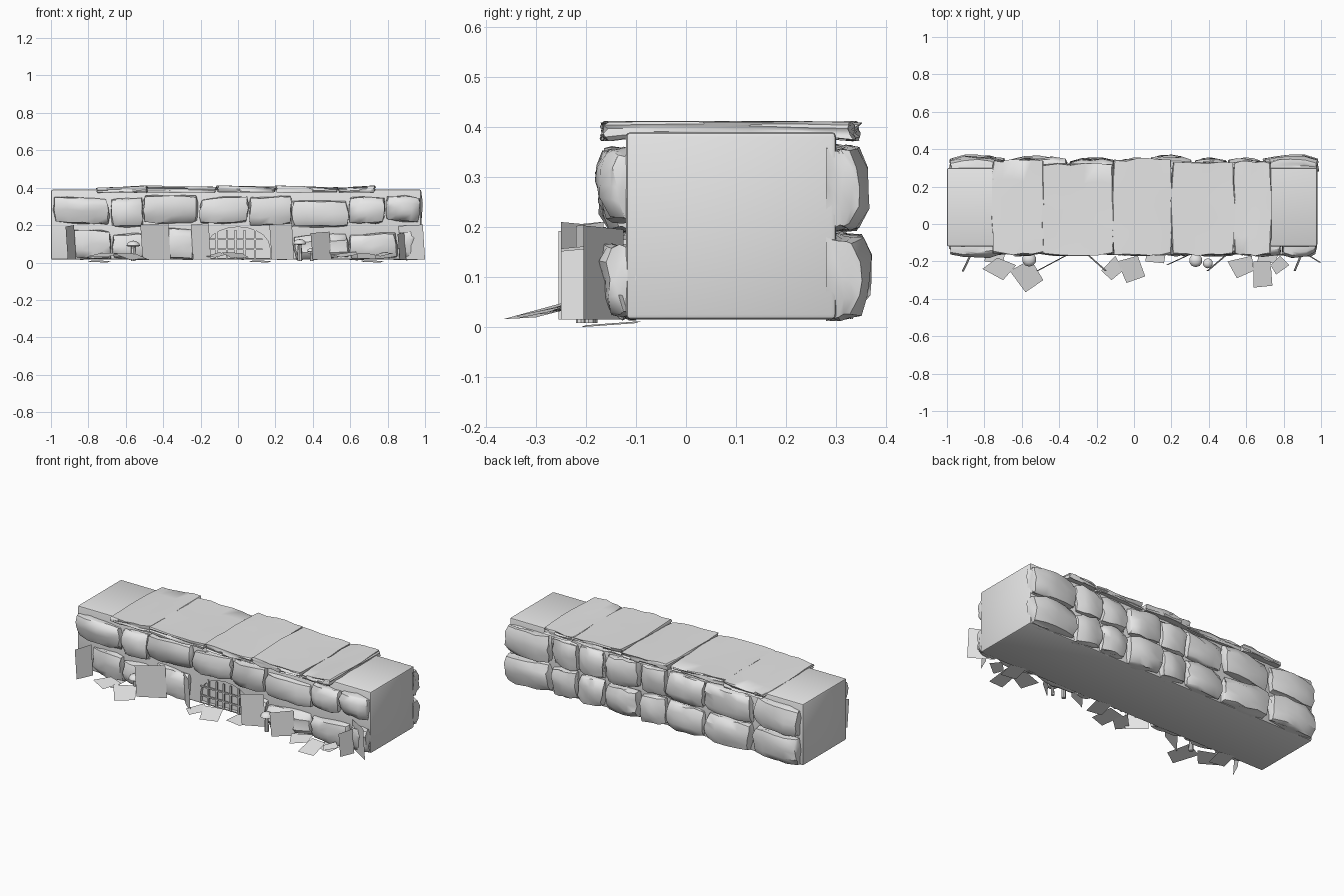
import bpy, bmesh, math, random
from mathutils import Vector

if "Cube" in bpy.data.objects:
    bpy.data.objects.remove(bpy.data.objects["Cube"])

random.seed(4)
grey = bpy.data.materials.new("stone grey")
grey.diffuse_color = (0.8, 0.8, 0.8, 1)
grey.use_nodes = True
grey.node_tree.nodes["Principled BSDF"].inputs["Base Color"].default_value = grey.diffuse_color


def finish(name, bm, smooth=None):
    bmesh.ops.recalc_face_normals(bm, faces=bm.faces)
    me = bpy.data.meshes.new(name)
    bm.to_mesh(me)
    bm.free()
    me.materials.append(grey)
    ob = bpy.data.objects.new(name, me)
    bpy.context.collection.objects.link(ob)
    if smooth:
        bpy.ops.object.select_all(action='DESELECT')
        ob.select_set(True)
        bpy.context.view_layer.objects.active = ob
        bpy.ops.object.shade_smooth_by_angle(angle=math.radians(smooth))
    return ob


def box_mesh(lo, hi):
    lo, hi = Vector(lo), Vector(hi)
    bm = bmesh.new()
    bmesh.ops.create_cube(bm, size=1)
    for v in bm.verts:
        v.co = Vector([(lo[i] + hi[i]) / 2 + v.co[i] * (hi[i] - lo[i]) for i in range(3)])
    return bm


# Solid wall core
bm = box_mesh((-1, -0.12, 0.015), (0.98, 0.3, 0.39))
bmesh.ops.bevel(bm, geom=bm.edges[:], offset=0.01, segments=2, affect='EDGES', profile=0.5)
core = finish("wall_core", bm, 40)

# Arched drain opening cut in the front
arch = [(-0.17, 0.025), (0.17, 0.025)]
arch += [(0.17 * math.cos(a * math.pi / 10), 0.08 + 0.11 * math.sin(a * math.pi / 10)) for a in range(11)]
bm = bmesh.new()
face = bm.faces.new([bm.verts.new((x, -0.2, z)) for x, z in arch])
out = bmesh.ops.extrude_face_region(bm, geom=[face])
for v in out["geom"]:
    if isinstance(v, bmesh.types.BMVert):
        v.co.y = -0.1
cutter = finish("drain_cutter", bm)
cutter.hide_render = True
cutter.hide_set(True)
cut = core.modifiers.new("drain", 'BOOLEAN')
cut.object = cutter
cut.operation = 'DIFFERENCE'
cut.solver = 'EXACT'

# Drain grate bars
for x in (-0.115, -0.06, -0.013, 0.035, 0.09):
    finish("grate_upright", box_mesh((x - 0.005, -0.125, 0.02), (x + 0.005, -0.115, 0.175)))
for z in (0.07, 0.125):
    finish("grate_crossbar", box_mesh((-0.165, -0.128, z - 0.004), (0.13, -0.118, z + 0.004)))


def stone(name, x0, x1, z0, z1, inner, outer):
    """Rough blocky stone standing out from the wall to y = outer."""
    bm = bmesh.new()
    bmesh.ops.create_cube(bm, size=2)
    bmesh.ops.subdivide_edges(bm, edges=bm.edges[:], cuts=3, use_grid_fill=True)
    cx, cz, hx, hz = (x0 + x1) / 2, (z0 + z1) / 2, (x1 - x0) / 2, (z1 - z0) / 2
    lean, tilt = random.uniform(-0.08, 0.08), random.uniform(-0.008, 0.008)
    slope_x, slope_z = random.uniform(-0.1, 0.1), random.uniform(-0.1, 0.1)
    for v in bm.verts:
        u, d, w = v.co
        f = (d + 1) / 2
        x = u * (1 - 0.05 * w * w - 0.03 * f * f)
        z = w * (1 - 0.06 * u * u - 0.06 * f * f)
        chip = 0.2 * u ** 4 + 0.2 * w ** 4 + random.uniform(0, 0.18) + slope_x * u + slope_z * w
        v.co = (cx + hx * (x + lean * w * 0.6) + random.uniform(-1, 1) * 0.006,
                inner + (outer - inner) * f * (1 - max(0, chip)),
                cz + hz * z + tilt * u + random.uniform(-1, 1) * 0.006)
        v.co.z = max(v.co.z, 0.012)
    finish(name, bm, 38)


# Front stones: x start, x end, bottom, top, outer face
for s in [(-0.985, -0.69, 0.21, 0.345, 0.182), (-0.675, -0.51, 0.19, 0.345, 0.175),
          (-0.51, -0.215, 0.21, 0.36, 0.172), (-0.205, 0.055, 0.21, 0.35, 0.17),
          (0.06, 0.285, 0.2, 0.355, 0.175), (0.285, 0.59, 0.19, 0.33, 0.172),
          (0.595, 0.785, 0.21, 0.35, 0.178), (0.795, 0.97, 0.22, 0.355, 0.182)]:
    stone("front_upper_stone", *s[:4], -0.1, -s[4])
for s in [(-0.88, -0.68, 0.02, 0.175), (-0.67, -0.49, 0.025, 0.155), (-0.46, -0.235, 0.02, 0.185),
          (0.19, 0.29, 0.02, 0.16), (0.3, 0.59, 0.02, 0.15), (0.595, 0.85, 0.02, 0.155),
          (0.86, 0.975, 0.02, 0.165)]:
    stone("front_lower_stone", *s, -0.1, -0.174)

# Back stones, two matching rows: x start, x end, outer face
for a, b, y in [(-0.985, -0.69, 0.367), (-0.665, -0.36, 0.362), (-0.345, -0.1, 0.352),
                (-0.09, 0.075, 0.35), (0.09, 0.305, 0.365), (0.33, 0.495, 0.352),
                (0.505, 0.675, 0.352), (0.69, 0.985, 0.367)]:
    stone("back_upper_stone", a, b, 0.195, 0.36, 0.28, y)
    stone("back_lower_stone", a, b, 0.018, 0.185, 0.28, y + 0.006)


def slab(x0, x1, y0, y1, heights):
    """Thin cap slab; heights of its front left, front right, back left and back right corners."""
    bm = box_mesh((-1, -1, 0), (1, 1, 1))
    bmesh.ops.subdivide_edges(bm, edges=bm.edges[:], cuts=4, use_grid_fill=True)
    fl, fr, bl, br = heights
    for v in bm.verts:
        u, w, t = v.co
        a, b = (u + 1) / 2, (w + 1) / 2
        top = (fl * (1 - a) + fr * a) * (1 - b) + (bl * (1 - a) + br * a) * b
        bottom = 0.385 - 0.012 * abs(w) ** 6
        z = bottom + (top - bottom) * t + random.uniform(-0.002, 0.002)
        bow = 1 + 0.05 * (0.5 - w * w)
        v.co = ((x0 + x1) / 2 + (x1 - x0) / 2 * u * bow + random.uniform(-0.005, 0.005),
                (y0 + y1) / 2 + (y1 - y0) / 2 * w * (1 - 0.03 * u * u) + random.uniform(-0.008, 0.008),
                min(z, 0.412))
    finish("cap_slab", bm, 40)


for s in [(-0.755, -0.485, -0.16, 0.34, (0.398, 0.411, 0.396, 0.411)),
          (-0.49, -0.115, -0.165, 0.32, (0.411, 0.405, 0.409, 0.399)),
          (-0.11, 0.2, -0.165, 0.345, (0.411, 0.4, 0.411, 0.405)),
          (0.205, 0.53, -0.165, 0.33, (0.411, 0.402, 0.41, 0.398)),
          (0.54, 0.73, -0.165, 0.335, (0.398, 0.411, 0.399, 0.411))]:
    slab(*s)


def card(name, points):
    bm = bmesh.new()
    bm.faces.new([bm.verts.new(p) for p in points])
    finish(name, bm)


# Upright leaf cards: two ground points and top height
for xa, ya, xb, yb, h in [(-0.91, -0.255, -0.865, -0.16, 0.2), (-0.51, -0.25, -0.36, -0.17, 0.21),
                          (-0.24, -0.165, -0.145, -0.25, 0.21), (0.18, -0.22, 0.3, -0.165, 0.21),
                          (0.4, -0.25, 0.5, -0.165, 0.165), (0.865, -0.25, 0.9, -0.165, 0.16),
                          (0.87, -0.125, 1.0, -0.205, 0.203)]:
    card("upright_leaf", [(xa, ya, 0.015), (xb, yb, 0.015), (xb - 0.012, yb, h), (xa - 0.012, ya, h - 0.008)])

# Low leaf cards spread on the ground, sloping down toward the front: corners and sideways tilt
for pts, tilt in [([(-0.81, -0.24), (-0.73, -0.18), (-0.63, -0.22), (-0.7, -0.3)], 0.08),
                  ([(-0.665, -0.25), (-0.55, -0.19), (-0.485, -0.3), (-0.58, -0.365)], -0.1),
                  ([(-0.175, -0.25), (-0.1, -0.17), (-0.06, -0.25), (-0.12, -0.3)], 0.1),
                  ([(-0.09, -0.2), (0.02, -0.17), (0.06, -0.28), (-0.04, -0.315)], -0.08),
                  ([(0.5, -0.2), (0.63, -0.17), (0.64, -0.25), (0.55, -0.29)], 0.08),
                  ([(0.64, -0.2), (0.73, -0.2), (0.74, -0.33), (0.64, -0.34)], -0.06),
                  ([(0.73, -0.22), (0.78, -0.17), (0.83, -0.22), (0.76, -0.27)], 0.1)]:
    mid = sum(p[0] for p in pts) / 4
    card("ground_leaf", [(x, y, 0.014 + (y + 0.37) * 0.2 + (x - mid) * tilt) for x, y in pts])
for x in (-0.8, 0.06, 0.66):
    card("flat_leaf", [(x, -0.2, 0.004), (x + 0.1, -0.21, 0), (x + 0.12, -0.1, 0.008), (x + 0.02, -0.09, 0.012)])

# Mushrooms: position, cap height, cap radius
for x, y, h, r in [(-0.56, -0.19, 0.09, 0.038), (0.33, -0.195, 0.1, 0.036), (0.395, -0.21, 0.06, 0.027)]:
    bm = bmesh.new()
    bmesh.ops.create_cone(bm, cap_ends=True, segments=8, radius1=r * 0.35, radius2=r * 0.28, depth=h)
    bmesh.ops.translate(bm, verts=bm.verts[:], vec=(x, y, h / 2 + 0.008))
    finish("mushroom_stem", bm, 40)
    bm = bmesh.new()
    bmesh.ops.create_uvsphere(bm, u_segments=10, v_segments=6, radius=r)
    for v in bm.verts:
        v.co.z *= 0.7 if v.co.z > 0 else 0.15
    bmesh.ops.translate(bm, verts=bm.verts[:], vec=(x, y, h))
    finish("mushroom_cap", bm, 50)
